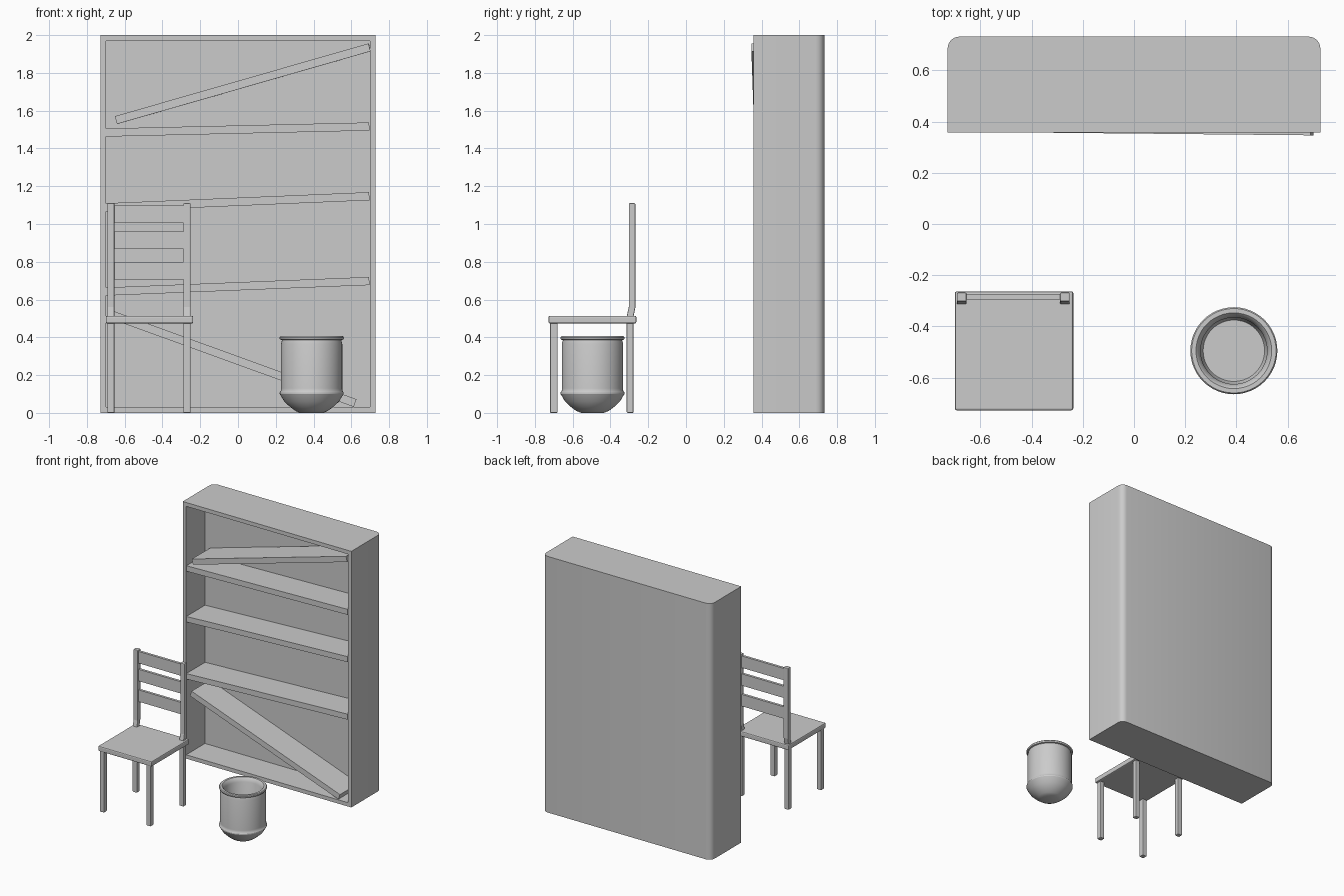
import bpy, bmesh
from math import sin, cos, pi, atan2, hypot
from mathutils import Matrix, Vector

if "Cube" in bpy.data.objects:
    bpy.data.objects.remove(bpy.data.objects["Cube"])


def finish(name, bm, bevel=0.0, smooth=False):
    bmesh.ops.recalc_face_normals(bm, faces=bm.faces)
    mesh = bpy.data.meshes.new(name)
    bm.to_mesh(mesh)
    bm.free()
    ob = bpy.data.objects.new(name, mesh)
    bpy.context.collection.objects.link(ob)
    if bevel:
        mod = ob.modifiers.new("Bevel", 'BEVEL')
        mod.width = bevel
        mod.segments = 2
    if smooth:
        bpy.ops.object.select_all(action='DESELECT')
        ob.select_set(True)
        bpy.context.view_layer.objects.active = ob
        bpy.ops.object.shade_smooth_by_angle()
    return ob


def box(name, x, y, z, bevel=0.0):
    size = [b - a for a, b in (x, y, z)]
    mid = [(a + b) / 2 for a, b in (x, y, z)]
    bm = bmesh.new()
    bmesh.ops.create_cube(bm, size=1, matrix=Matrix.Translation(mid) @ Matrix.Diagonal((*size, 1)))
    return finish(name, bm, bevel)


def board(name, a, b, y=(0.36, 0.60), thick=0.043, yaw=0.0):
    # plank whose centre line runs from a to b in the x-z plane
    (x0, z0), (x1, z1) = a, b
    mid = Matrix.Translation(((x0 + x1) / 2, sum(y) / 2, (z0 + z1) / 2))
    tilt = Matrix.Rotation(-atan2(z1 - z0, x1 - x0), 4, 'Y')
    size = Matrix.Diagonal((hypot(x1 - x0, z1 - z0), y[1] - y[0], thick, 1))
    bm = bmesh.new()
    bmesh.ops.create_cube(bm, size=1, matrix=mid @ Matrix.Rotation(yaw, 4, 'Z') @ tilt @ size)
    return finish(name, bm)


def prism(outline, lift):
    # extrude a closed loop of points into a solid
    bm = bmesh.new()
    face = bm.faces.new([bm.verts.new(p) for p in outline])
    top = bmesh.ops.extrude_face_region(bm, geom=[face])['geom']
    bmesh.ops.translate(bm, vec=lift, verts=[v for v in top if isinstance(v, bmesh.types.BMVert)])
    bmesh.ops.recalc_face_normals(bm, faces=bm.faces)
    return bm


# Bookcase carcass: rounded back corners, recessed front
W, F, B, R = 0.728, 0.358, 0.732, 0.045
outline = [(-W, F, 0), (W, F, 0)]
for cx, start in ((W - R, 0), (-W + R, pi / 2)):
    for i in range(5):
        t = start + i * pi / 8
        outline.append((cx + R * cos(t), B - R + R * sin(t), 0))
bm = prism(outline, (0, 0, 2))
front = min(bm.faces, key=lambda f: f.calc_center_median().y)
bmesh.ops.inset_region(bm, faces=[front], thickness=0.03, use_even_offset=True)
back = bmesh.ops.extrude_discrete_faces(bm, faces=[front])['faces'][0]
bmesh.ops.translate(bm, vec=(0, 0.232, 0), verts=back.verts)
finish("bookcase_frame", bm, smooth=True)

# Sagging shelves and fallen planks
for i, (zl, zr) in enumerate(((0.642, 0.698), (1.088, 1.147), (1.484, 1.516))):
    board(f"shelf_{i + 1}", (-0.705, zl), (0.695, zr))
board("fallen_plank_top", (-0.645, 1.55), (0.697, 1.935), y=(0.353, 0.58), yaw=-0.01)
board("fallen_plank_bottom", (-0.662, 0.517), (0.62, 0.052), y=(0.362, 0.59))

# Chair: seat, front legs
box("chair_seat", (-0.70, -0.237), (-0.728, -0.263), (0.473, 0.514), 0.008)
for side, x in (("left", -0.673), ("right", -0.27)):
    xr = (x - 0.019, x + 0.019)
    box(f"chair_front_leg_{side}", xr, (-0.72, -0.68), (0, 0.48), 0.005)
    # Back leg with a small kink above the seat
    side_view = [(-0.314, 0), (-0.278, 0), (-0.278, 0.51), (-0.268, 0.56), (-0.268, 1.11),
                 (-0.303, 1.11), (-0.303, 0.56), (-0.314, 0.51)]
    finish(f"chair_back_leg_{side}", prism([(xr[0], y, z) for y, z in side_view], (0.038, 0, 0)), 0.005)

# Back slats
for i, z in enumerate((0.706, 0.867, 1.006)):
    box(f"chair_slat_{i + 1}", (-0.66, -0.283), (-0.294, -0.274), (z, z + 0.092))

# Bucket: revolved profile, outside from base to rim and down the inside
profile = [(0, 0), (0.06, 0), (0.085, 0.01), (0.115, 0.032), (0.145, 0.06), (0.164, 0.092),
           (0.169, 0.1), (0.169, 0.108), (0.163, 0.117), (0.162, 0.13), (0.162, 0.365), (0.157, 0.385),
           (0.166, 0.388), (0.17, 0.394), (0.17, 0.4), (0.165, 0.406), (0.148, 0.406), (0.142, 0.4),
           (0.13, 0.375), (0.13, 0.15), (0.12, 0.125), (0, 0.125)]
bm = bmesh.new()
verts = [bm.verts.new((r, 0, z)) for r, z in profile]
edges = [bm.edges.new(p) for p in zip(verts, verts[1:])]
bmesh.ops.spin(bm, geom=verts + edges, cent=(0, 0, 0), axis=(0, 0, 1), angle=2 * pi, steps=48)
bmesh.ops.remove_doubles(bm, verts=bm.verts, dist=0.0005)
bmesh.ops.translate(bm, vec=(0.39, -0.495, 0), verts=bm.verts)
finish("bucket", bm, smooth=True)
